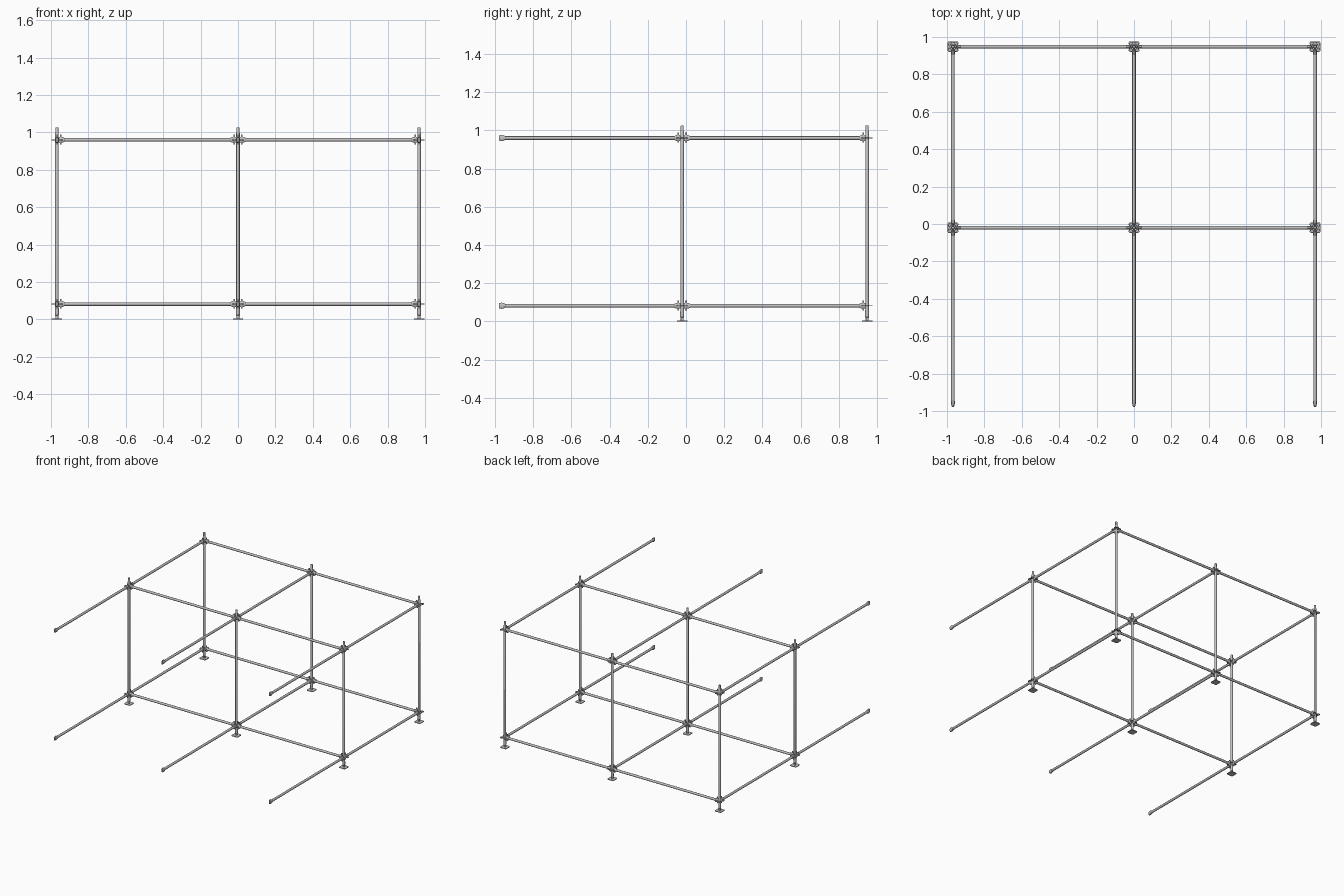
import bpy, bmesh, math
from mathutils import Matrix, Vector

cube = bpy.data.objects.get("Cube")
if cube:
    bpy.data.objects.remove(cube, do_unlink=True)


def material(name, rgb):
    m = bpy.data.materials.new(name)
    m.use_nodes = True
    m.diffuse_color = (*rgb, 1)
    m.node_tree.nodes["Principled BSDF"].inputs["Base Color"].default_value = (*rgb, 1)
    return m


STEEL = material("galvanised steel", (0.54, 0.54, 0.54))

BAY = 0.968
COLUMNS = (-BAY, 0, BAY)
FRONT, BACK = -0.02, 0.948
LEVELS = (0.082, 0.96)
TUBE = 0.0095


def finish(name, bm):
    bmesh.ops.recalc_face_normals(bm, faces=bm.faces)
    mesh = bpy.data.meshes.new(name)
    bm.to_mesh(mesh)
    bm.free()
    mesh.materials.append(STEEL)
    ob = bpy.data.objects.new(name, mesh)
    bpy.context.collection.objects.link(ob)
    bpy.ops.object.select_all(action="DESELECT")
    ob.select_set(True)
    bpy.context.view_layer.objects.active = ob
    bpy.ops.object.shade_smooth_by_angle(angle=math.radians(40))
    return ob


def lathe(bm, profile, sides=20):
    # Closed solid turned around z from (radius, height) pairs
    rings = []
    for r, z in profile:
        rings.append([bm.verts.new((r * math.cos(a), r * math.sin(a), z))
                      for a in (math.tau * i / sides for i in range(sides))])
    for low, high in zip(rings, rings[1:]):
        for i in range(sides):
            j = (i + 1) % sides
            bm.faces.new((low[i], low[j], high[j], high[i]))
    bm.faces.new(rings[0][::-1])
    bm.faces.new(rings[-1])


def box(bm, size, centre):
    return bmesh.ops.create_cube(
        bm, size=1, matrix=Matrix.Translation(centre) @ Matrix.Diagonal((*size, 1)))["verts"]


def rosette(bm, z):
    # Four-lobed plate around the post, with a hole in each diagonal lobe
    sides, span, hole = 64, 16, range(5, 11)
    layers = []
    for h in (z - 0.0025, z + 0.0025):
        loops = []
        for part in (0.42, 0.53, 0.78, 1):
            loop = []
            for i in range(sides):
                a = math.tau * i / sides
                r = part * (0.029 - 0.008 * math.cos(4 * a))
                loop.append(bm.verts.new((r * math.cos(a), r * math.sin(a), h)))
            loops.append(loop)
        layers.append(loops)
    low, high = layers

    def wall(ring_a, a, ring_b, b):
        bm.faces.new((low[ring_a][a], low[ring_b][b], high[ring_b][b], high[ring_a][a]))

    for i in range(sides):
        j = (i + 1) % sides
        wall(3, i, 3, j)
        for ring in range(3):
            if ring == 1 and i % span in hole:
                wall(1, i, 1, j)
                wall(2, i, 2, j)
                if i % span == hole[0]:
                    wall(1, i, 2, i)
                if i % span == hole[-1]:
                    wall(1, j, 2, j)
                continue
            for loops in layers:
                bm.faces.new((loops[ring][i], loops[ring][j], loops[ring + 1][j], loops[ring + 1][i]))


def post(name, x, y):
    bm = bmesh.new()
    # Upright tube with a narrower spigot on top
    lathe(bm, [(TUBE, 0.045), (TUBE, 0.995), (0.0082, 0.998), (0.0082, 1.022), (0.007, 1.025)])
    for z in LEVELS:
        rosette(bm, z)
    finish(name, bm).location = (x, y, 0)

    # Jack spindle, nut and square foot plate with rounded corners
    bm = bmesh.new()
    box(bm, (0.056, 0.056, 0.005), (0, 0, 0.0025))
    corners = [e for e in bm.edges if abs(e.verts[0].co.z - e.verts[1].co.z) > 0.001]
    bmesh.ops.bevel(bm, geom=corners, offset=0.01, segments=4, affect="EDGES", profile=0.5)
    lathe(bm, [(0.0075, 0.003), (0.0075, 0.02), (0.0105, 0.023), (0.0105, 0.045), (TUBE, 0.06)])
    finish(name + "_base_jack", bm).location = (x, y, 0)


def head(bm, start, wedge):
    # Tapered clamp head: cross-sections along x as (distance, half width, half height)
    sections = ((0.009, 0.005, 0.014), (0.022, 0.009, 0.016), (0.032, 0.0105, 0.015), (0.042, TUBE, 0.0095))
    rings = []
    for d, w, h in sections:
        c = 0.5
        outline = ((w, h * c), (w * c, h), (-w * c, h), (-w, h * c),
                   (-w, -h * c), (-w * c, -h), (w * c, -h), (w, -h * c))
        rings.append([bm.verts.new((d, a, b)) for a, b in outline])
    for a, b in zip(rings, rings[1:]):
        for i in range(8):
            j = (i + 1) % 8
            bm.faces.new((a[i], a[j], b[j], b[i]))
    bm.faces.new(rings[0])
    bm.faces.new(rings[-1])
    made = [v for ring in rings for v in ring]
    if wedge:
        made += box(bm, (0.009, 0.005, 0.052), (0.02, 0, 0.002))
    if start > 0:
        bmesh.ops.transform(bm, verts=made, matrix=Matrix.Translation((start, 0, 0)) @ Matrix.Rotation(math.pi, 4, "Z"))


def ledger(name, location, angle, free_end=False):
    # Horizontal tube with a clamp head at each end
    bm = bmesh.new()
    lathe(bm, [(TUBE, 0.03), (TUBE, BAY - 0.03)])
    bmesh.ops.rotate(bm, verts=bm.verts, matrix=Matrix.Rotation(math.pi / 2, 3, "Y"))
    head(bm, 0, True)
    head(bm, BAY, not free_end)
    ob = finish(name, bm)
    ob.location = Vector(location)
    ob.rotation_euler.z = angle


for side, x in zip(("right", "middle", "left"), COLUMNS):
    post(f"{side}_front_post", x, FRONT)
    post(f"{side}_back_post", x, BACK)
    for level, z in zip(("lower", "upper"), LEVELS):
        ledger(f"{side}_{level}_side_ledger", (x, FRONT, z), math.pi / 2)
        ledger(f"{side}_{level}_open_ledger", (x, FRONT, z), -math.pi / 2, True)

for side, x in zip(("right", "left"), COLUMNS):
    for row, y in (("front", FRONT), ("back", BACK)):
        for level, z in zip(("lower", "upper"), LEVELS):
            ledger(f"{side}_{row}_{level}_cross_ledger", (x, y, z), 0)
